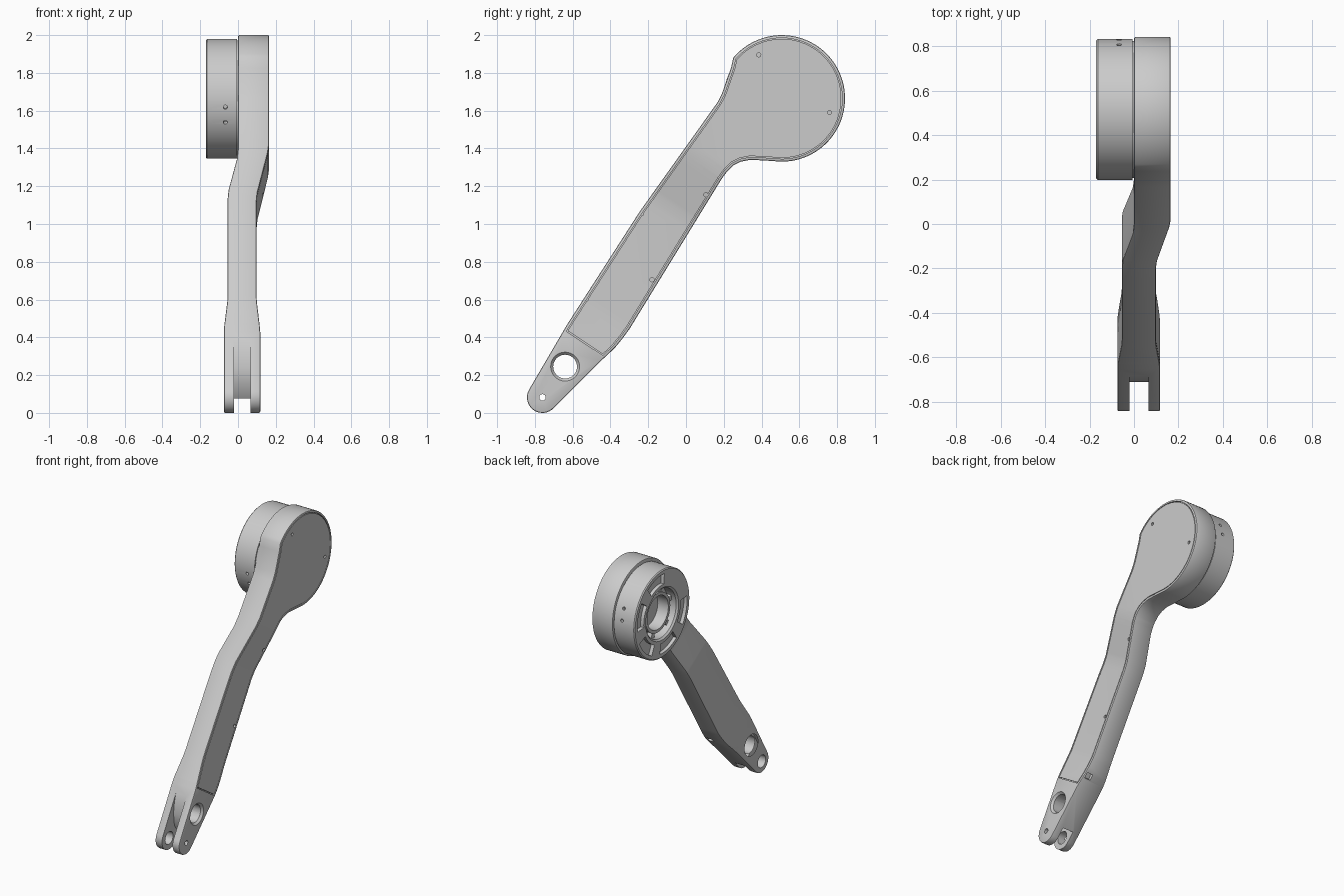
import bpy, bmesh, math
from mathutils import Vector, Matrix

if "Cube" in bpy.data.objects:
    bpy.data.objects.remove(bpy.data.objects["Cube"])

AX = Vector((0.55, 0.835)).normalized()      # long direction of the arm in (y, z)
HEAD, TIP, BORE = (0.507, 1.665), (-0.76, 0.082), (-0.64, 0.245)
# x of the right and left faces, keyed by distance along the arm
RIGHT = [(-2, .118), (0, .118), (.04, .115), (.19, .10), (.23, .098), (.82, .098),
         (.88, .103), (1.14, .158), (1.2, .165), (4, .165)]
LEFT = [(-2, -.075), (0, -.075), (.04, -.073), (.19, -.057), (.23, -.055), (.84, -.055),
        (.9, -.05), (1.1, -.006), (1.17, 0), (4, 0)]
STATIONS = sorted({k for k, _ in RIGHT + LEFT if -1 < k < 3})


def interp(keys, s):
    for (a, u), (b, v) in zip(keys, keys[1:]):
        if s <= b:
            return u + (v - u) * (s - a) / (b - a)


def right(s): return interp(RIGHT, s)
def left(s): return interp(LEFT, s)


def arc(c, r, a0, a1, n):
    return [(c[0] + r * math.cos(math.radians(a0 + (a1 - a0) * i / n)),
             c[1] + r * math.sin(math.radians(a0 + (a1 - a0) * i / n))) for i in range(n + 1)]


def inset(pts, d):
    out = []
    for i, p in enumerate(pts):
        p = Vector(p)
        e0 = (p - Vector(pts[i - 1])).normalized()
        e1 = (Vector(pts[(i + 1) % len(pts)]) - p).normalized()
        n0, n1 = Vector((-e0.y, e0.x)), Vector((-e1.y, e1.x))
        out.append(p + (n0 + n1) * d / (1 + n0.dot(n1)))
    return out


def mesh_object(name, verts, faces):
    me = bpy.data.meshes.new(name)
    me.from_pydata(verts, [], faces)
    bm = bmesh.new()
    bm.from_mesh(me)
    bmesh.ops.remove_doubles(bm, verts=bm.verts, dist=1e-5)
    bmesh.ops.recalc_face_normals(bm, faces=bm.faces)
    bm.to_mesh(me)
    bm.free()
    ob = bpy.data.objects.new(name, me)
    bpy.context.collection.objects.link(ob)
    return ob


def slab(name, pts, lo, hi, smin=None, stations=()):
    """Solid from a (y, z) outline whose two faces follow lo(s) and hi(s)."""
    bm = bmesh.new()
    bm.faces.new([bm.verts.new((0, p[0], p[1])) for p in pts])
    cuts = [(s, False) for s in stations]
    if smin is not None:
        cuts.insert(0, (smin, True))
    for s, clear in cuts:
        bmesh.ops.bisect_plane(bm, geom=bm.verts[:] + bm.edges[:] + bm.faces[:], dist=1e-5,
                               plane_co=(0, AX.x * s, AX.y * s), plane_no=(0, AX.x, AX.y),
                               clear_inner=clear)
    bm.verts.index_update()
    co = [v.co.copy() for v in bm.verts]
    n = len(co)
    dist = [c.y * AX.x + c.z * AX.y for c in co]
    verts = [(f(s), c.y, c.z) for f in (lo, hi) for c, s in zip(co, dist)]
    flat = [[v.index for v in f.verts] for f in bm.faces]
    faces = [f[::-1] for f in flat] + [[i + n for i in f] for f in flat]
    for e in bm.edges:
        if e.is_boundary:
            a, b = (v.index for v in e.verts)
            faces.append((a, b, b + n, a + n))
    bm.free()
    return mesh_object(name, verts, faces)


def rod(p0, p1, r0, r1=None, n=32, name="cutter"):
    p0, p1 = Vector(p0), Vector(p1)
    bm = bmesh.new()
    rot = (p1 - p0).to_track_quat('Z', 'Y').to_matrix().to_4x4()
    bmesh.ops.create_cone(bm, cap_ends=True, segments=n, radius1=r0, radius2=r0 if r1 is None else r1,
                          depth=(p1 - p0).length, matrix=Matrix.Translation((p0 + p1) / 2) @ rot)
    me = bpy.data.meshes.new(name)
    bm.to_mesh(me)
    bm.free()
    ob = bpy.data.objects.new(name, me)
    bpy.context.collection.objects.link(ob)
    return ob


def apply_all(ob):
    bpy.context.view_layer.objects.active = ob
    for m in list(ob.modifiers):
        bpy.ops.object.modifier_apply(modifier=m.name)


def cut(ob, cutters):
    for c in cutters:
        m = ob.modifiers.new("cut", 'BOOLEAN')
        m.operation, m.solver, m.object = 'DIFFERENCE', 'EXACT', c
        apply_all(ob)
        bpy.data.objects.remove(c)


def bevel(ob, w, seg=2):
    m = ob.modifiers.new("bevel", 'BEVEL')
    m.width, m.segments, m.limit_method, m.angle_limit = w, seg, 'ANGLE', math.radians(50)
    m.use_clamp_overlap = False
    apply_all(ob)


# Side outline of the whole link: round head, straight arm, round fork tip
outline = (arc(HEAD, .335, -90, 140, 50)
           + [(.238, 1.825), (.215, 1.76), (.19, 1.69), (.166, 1.643), (-.245, 1.066), (-.63, .467)]
           + arc(TIP, .082, 149, 315, 18)
           + [(-.456, .27), (-.40, .322), (-.37, .352), (-.335, .395), (-.298, .446), (.187, 1.236),
              (.215, 1.275), (.25, 1.31), (.29, 1.33), (.34, 1.34), (.42, 1.336)])

# Arm body with recess for the cover, fork slot, bores and cable notch
body = slab("arm_body", outline, left, right, stations=STATIONS)
bevel(body, .008)
slot = [(-.67, .42), (-.70, .32), (-.71, .24), (-.70, .15), (-.65, .075), (-.62, 0), (-.62, -.2),
        (-1, -.2), (-1, .42)]
notch = [(-.405, .345), (-.36, .30), (-.335, .33), (-.38, .375)]
cut(body, [
    slab("cutter", inset(outline, .015), lambda s: right(s) - .012, lambda s: right(s) + .05, .012, STATIONS),
    slab("cutter", slot, lambda s: -.02, lambda s: .065),
    slab("cutter", notch, lambda s: .05, lambda s: .095),
    rod((-.2, *BORE), (.2, *BORE), .063, n=40),
    rod((.10, *BORE), (.125, *BORE), .060, .083, n=40),
    rod((-.082, *BORE), (-.057, *BORE), .083, .060, n=40),
    rod((0, *TIP), (.2, *TIP), .017, n=20),
    rod((-.2, *TIP), (0, *TIP), .045, n=28)])

# Cover panel with screw holes
panel = slab("cover_panel", inset(outline, .02), lambda s: right(s) - .016, right, .018, STATIONS)
screws = [(.385, 1.895), (.76, 1.59), (.105, 1.155), (-.235, 1.055), (-.18, .705), (-.53, .60)]
cut(panel, [rod((-.1, *p), (.3, *p), .011, n=16) for p in screws])

# Joint housing: turned ring with a stepped bore on the left of the head
profile = [(.02, 0), (.02, .309), (-.006, .309), (-.006, .317), (-.163, .317), (-.17, .31), (-.17, .188),
           (-.158, .176), (-.09, .176), (-.09, .142), (-.135, .142), (-.135, .12), (-.05, .12), (-.05, 0)]
N = 72
HC = (.515, 1.6625)
verts = [(x, HC[0] + r * math.cos(2 * math.pi * i / N), HC[1] + r * math.sin(2 * math.pi * i / N))
         for i in range(N) for x, r in profile]
P = len(profile)
faces = []
for i in range(N):
    a, b = i * P, (i + 1) % N * P
    for j in range(P - 1):
        q = (a + j, a + j + 1, b + j + 1, b + j)
        faces.append(q[1:] + q[:1] if j else (a, a + 1, b + 1))
    faces[-1] = (a + P - 2, a + P - 1, b + P - 2)
housing = mesh_object("joint_housing", verts, faces)
cutters = []
for k in range(6):                            # shallow face pockets
    a = 60 * k + 15
    ring = arc(HC, .285, a - 20, a + 20, 8) + arc(HC, .212, a + 20, a - 20, 8)
    cutters.append(slab("cutter", ring, lambda s: -.2, lambda s: -.145))
for a in (8, 23, 188, 203):                   # pairs of radial screw holes
    c, s = math.cos(math.radians(a)), math.sin(math.radians(a))
    cutters.append(rod((-.067, HC[0] + .285 * c, HC[1] + .285 * s),
                       (-.067, HC[0] + .34 * c, HC[1] + .34 * s), .011, n=16))
cut(housing, cutters)

# Ribs between the bore wall and the inner ring
for k in range(6):
    a = 60 * k + 45
    rib = arc(HC, .18, a - 6, a + 6, 3) + arc(HC, .138, a + 6, a - 6, 3)
    slab("bore_rib_%d" % (k + 1), rib, lambda s: -.125, lambda s: -.085)

# Smooth shading with crisp edges
bpy.ops.object.select_all(action='DESELECT')
for ob in bpy.context.scene.objects:
    ob.select_set(True)
    bpy.context.view_layer.objects.active = ob
bpy.ops.object.shade_smooth_by_angle(angle=math.radians(30))
